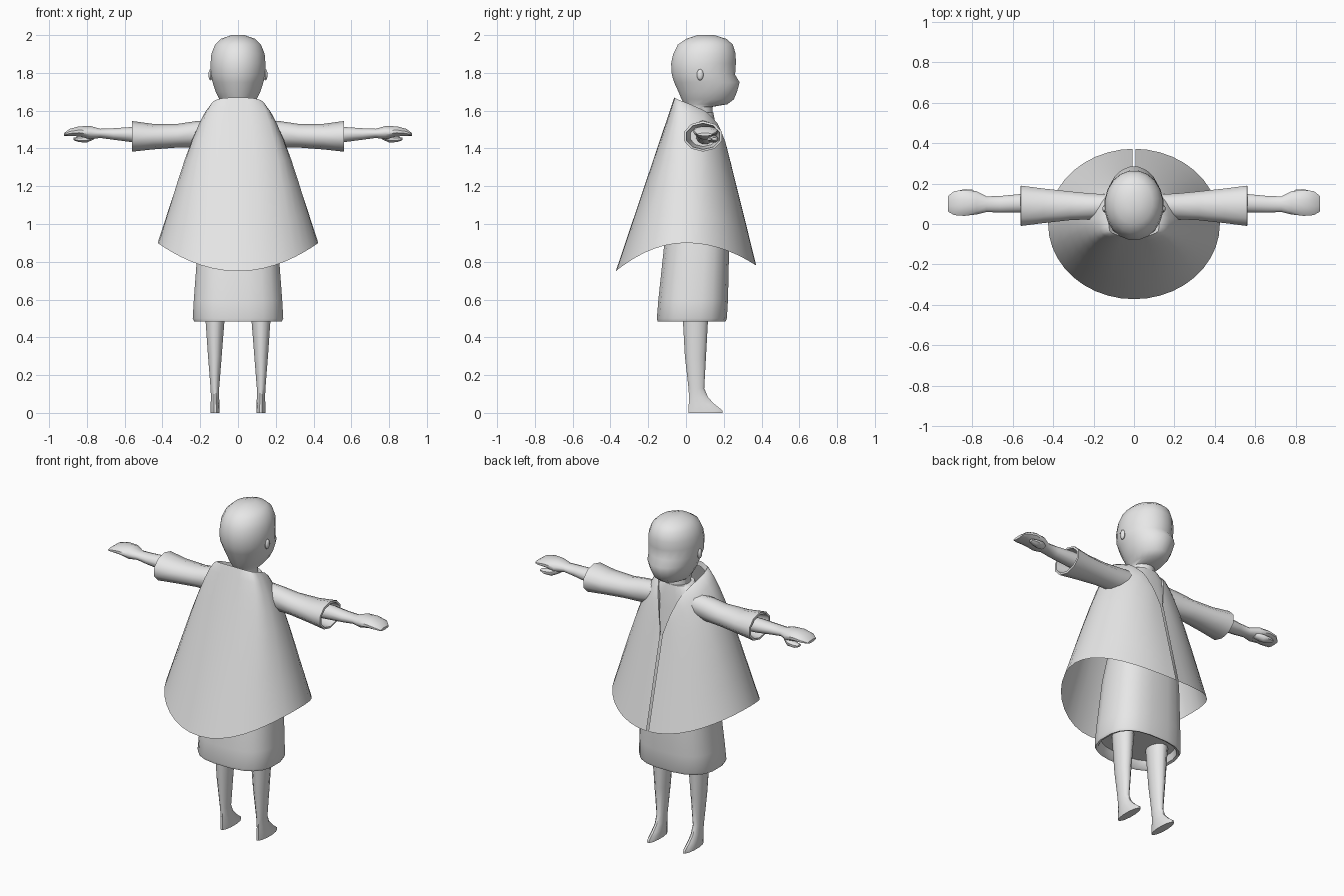
import bpy
import bmesh
from math import sin, cos, pi, radians, sqrt
from mathutils import Vector

cube = bpy.data.objects.get("Cube")
if cube:
    bpy.data.objects.remove(cube)

grey = bpy.data.materials.new("plain_grey")
grey.use_nodes = True
shade = (0.8, 0.8, 0.8, 1)
grey.diffuse_color = shade
grey.node_tree.nodes["Principled BSDF"].inputs["Base Color"].default_value = shade


def finish(name, bm, mirror=False, angle=45):
    """Turn a bmesh into a smooth object, optionally mirrored over x."""
    mesh = bpy.data.meshes.new(name)
    bm.to_mesh(mesh)
    bm.free()
    mesh.materials.append(grey)
    obj = bpy.data.objects.new(name, mesh)
    bpy.context.collection.objects.link(obj)
    if mirror:
        mod = obj.modifiers.new("mirror", "MIRROR")
        mod.merge_threshold = 0.001
    bpy.ops.object.select_all(action="DESELECT")
    obj.select_set(True)
    bpy.context.view_layer.objects.active = obj
    bpy.ops.object.shade_smooth_by_angle(angle=radians(angle))
    return obj


def loft(name, axis, rings, sides=16, power=1.0, mirror=False):
    """Skin rings of (position, low u, high u, low v, high v) along an axis."""
    bm = bmesh.new()
    loops = []
    for pos, u0, u1, v0, v1 in rings:
        loop = []
        for i in range(sides):
            a = 2 * pi * (i + 0.5) / sides
            c, s = cos(a), sin(a)
            c = abs(c) ** power * (1 if c > 0 else -1)
            s = abs(s) ** power * (1 if s > 0 else -1)
            u = (u0 + u1) / 2 + c * (u1 - u0) / 2
            v = (v0 + v1) / 2 + s * (v1 - v0) / 2
            loop.append(bm.verts.new((u, v, pos) if axis == "z" else (pos, u, v)))
        loops.append(loop)
    for a, b in zip(loops, loops[1:]):
        for i in range(sides):
            j = (i + 1) % sides
            bm.faces.new((a[i], a[j], b[j], b[i]))
    bm.faces.new(loops[0][::-1])
    bm.faces.new(loops[-1])
    bmesh.ops.recalc_face_normals(bm, faces=bm.faces)
    return finish(name, bm, mirror)


def sheet(name, rows):
    """Skin rows of points into an open surface, mirrored over x."""
    bm = bmesh.new()
    grid = [[bm.verts.new(p) for p in row] for row in rows]
    for a, b in zip(grid, grid[1:]):
        for i in range(len(a) - 1):
            bm.faces.new((a[i], b[i], b[i + 1], a[i + 1]))
    return finish(name, bm, True, 60)


def body(profile):
    """Expand (z, half width, back, front) into loft rings."""
    return [(z, -w, w, back, front) for z, w, back, front in profile]


# Head and neck
loft("head", "z", body([
    (1.5, .07, .0, .15), (1.62, .07, .0, .14), (1.634, .08, -.01, .22),
    (1.66, .1, -.025, .255), (1.7, .12, -.042, .272), (1.75, .136, -.065, .286),
    (1.79, .146, -.077, .262), (1.85, .147, -.081, .266), (1.9, .143, -.07, .265),
    (1.95, .123, -.045, .25), (1.98, .092, -.0, .215), (2.0, .035, .06, .15)]), 20)

# Ears
bm = bmesh.new()
bmesh.ops.create_uvsphere(bm, u_segments=10, v_segments=6, radius=1)
bmesh.ops.scale(bm, vec=(.012, .018, .03), verts=bm.verts)
bmesh.ops.translate(bm, vec=(.145, .075, 1.79), verts=bm.verts)
finish("ears", bm, True)

# Robe: raised underside, hem, skirt, torso and shoulders
loft("robe", "z", body([
    (.53, .21, -.12, .19), (.49, .22, -.14, .2), (.485, .235, -.152, .212),
    (.5, .242, -.156, .218), (.6, .236, -.148, .224), (.88, .215, -.118, .23),
    (1.2, .175, -.04, .2), (1.45, .165, .0, .165), (1.54, .14, .005, .155),
    (1.59, .085, -.005, .145)]), 20, 0.75)

# Cape: from the V neckline down to the pointed hem
neckline = [Vector(p) for p in (
    (.006, .238, 1.32), (.036, .21, 1.43), (.07, .17, 1.53), (.108, .11, 1.595),
    (.128, .02, 1.635), (.12, -.04, 1.658), (.07, -.06, 1.668), (0, -.062, 1.67))]
columns = 21


def neck_point(f):
    x = f * (len(neckline) - 1)
    i = min(int(x), len(neckline) - 2)
    return neckline[i].lerp(neckline[i + 1], x - i)


def cape_point(f, t):
    a = pi * f
    drop = .15 if f > .5 else .12
    hem = Vector((.425 * sin(a), .372 * cos(a), .9 - drop * abs(cos(a)) ** 2))
    p = neck_point(f).lerp(hem, t)
    p.x += .045 * sin(a) * sin(pi * sqrt(t))
    p.x = 0 if f == 1 else max(p.x, .007)
    return p


steps = [i / (columns - 1) for i in range(columns)]
sheet("cape", [[cape_point(f, (i / 8) ** 2) for f in steps] for i in range(9)])

# Collar: the neckline turned inward
sheet("collar", [[neck_point(f) * 1 for f in steps],
                 [neck_point(f) * .97 + Vector((-.1 * neck_point(f).x, .002, .02))
                  for f in steps]])

# Sleeves with open cuffs
loft("sleeves", "x", [
    (.14, .03, .15, 1.42, 1.55), (.22, .02, .155, 1.405, 1.545),
    (.32, .015, .165, 1.405, 1.53), (.45, .0, .18, 1.395, 1.53),
    (.56, -.015, .195, 1.383, 1.545), (.562, -.003, .183, 1.395, 1.533),
    (.42, .02, .165, 1.41, 1.52)], 10, mirror=True)

# Arms and hands
loft("arms", "x", [
    (.4, .05, .15, 1.42, 1.515), (.56, .055, .15, 1.432, 1.515),
    (.66, .055, .14, 1.445, 1.508), (.73, .058, .138, 1.455, 1.505),
    (.78, .045, .165, 1.447, 1.52), (.84, .038, .17, 1.463, 1.518),
    (.89, .042, .165, 1.465, 1.505), (.92, .06, .14, 1.466, 1.482)], 12, mirror=True)
loft("thumbs", "x", [
    (.76, .1, .145, 1.448, 1.48), (.8, .115, .172, 1.43, 1.472),
    (.84, .125, .175, 1.432, 1.465), (.87, .135, .165, 1.443, 1.458)], 8, mirror=True)

# Legs and feet
loft("legs", "z", [
    (0, .096, .146, .01, .197), (.014, .096, .146, .01, .195),
    (.045, .097, .146, .012, .155), (.08, .099, .144, .014, .12),
    (.13, .099, .146, .012, .098), (.3, .085, .16, -.008, .108),
    (.55, .065, .178, -.022, .122)], 12, mirror=True)
